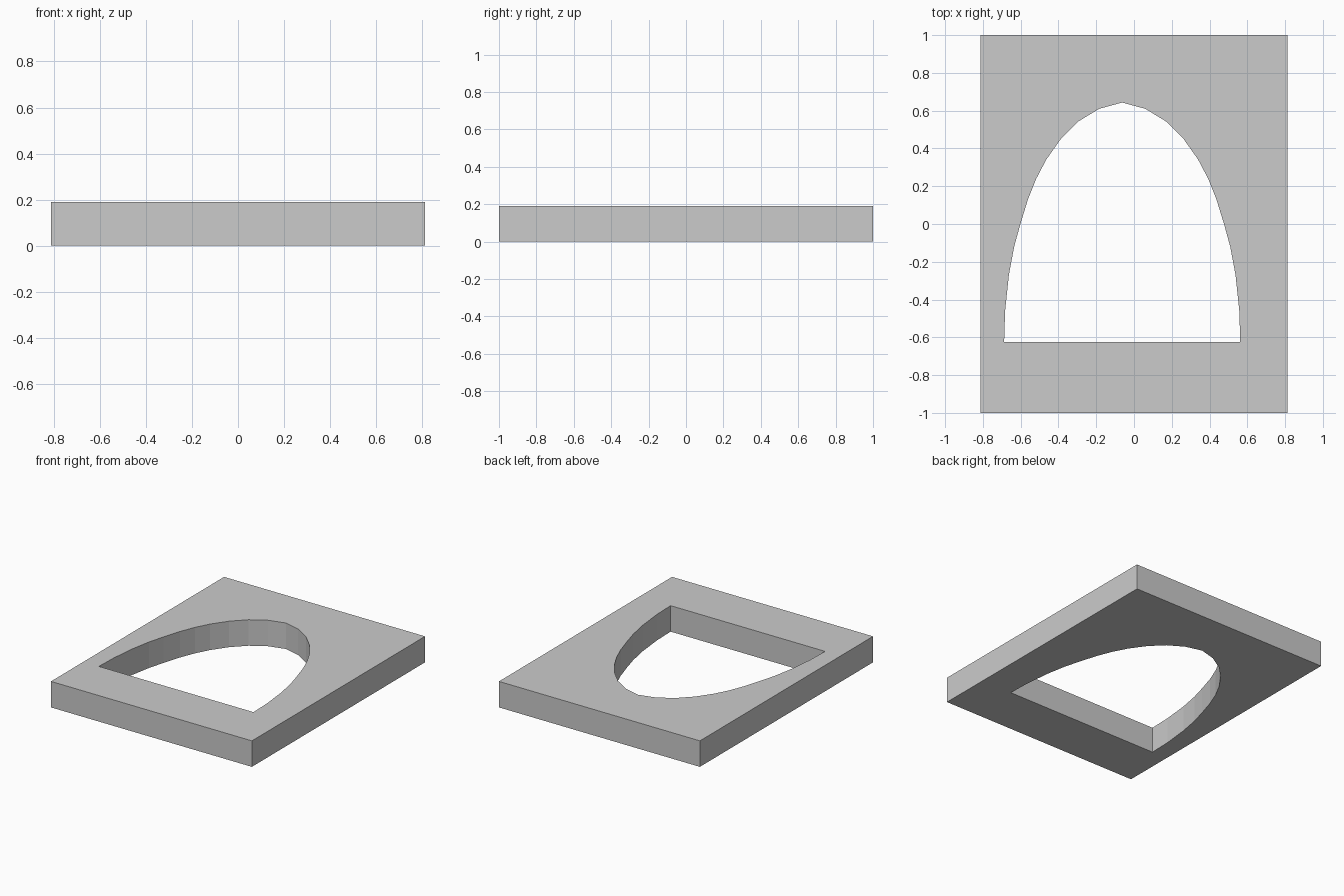
import bpy, bmesh

if "Cube" in bpy.data.objects:
    bpy.data.objects.remove(bpy.data.objects["Cube"])

HALF_X, HALF_Y, THICK = 0.8125, 1.0, 0.19
ARCH_X = -0.0625  # centre line of the arched opening


def prism(name, outline, z0, z1):
    """Extrude a flat outline into a closed solid."""
    bm = bmesh.new()
    face = bm.faces.new([bm.verts.new((x, y, z0)) for x, y in outline])
    top = bmesh.ops.extrude_face_region(bm, geom=[face])["geom"]
    verts = [g for g in top if isinstance(g, bmesh.types.BMVert)]
    bmesh.ops.translate(bm, verts=verts, vec=(0, 0, z1 - z0))
    bmesh.ops.recalc_face_normals(bm, faces=bm.faces)
    mesh = bpy.data.meshes.new(name)
    bm.to_mesh(mesh)
    bm.free()
    obj = bpy.data.objects.new(name, mesh)
    bpy.context.collection.objects.link(obj)
    return obj


# Rectangular plate
plate = prism("plate", [(-HALF_X, -HALF_Y), (HALF_X, -HALF_Y),
                        (HALF_X, HALF_Y), (-HALF_X, HALF_Y)], 0, THICK)

# Arched opening: half profile from base to apex, mirrored about its centre line
half = [(0.625, -0.625), (0.620, -0.46), (0.600, -0.27), (0.572, -0.12),
        (0.539, 0.0), (0.499, 0.13), (0.455, 0.24), (0.402, 0.341),
        (0.325, 0.45), (0.232, 0.543), (0.122, 0.61)]
outline = ([(ARCH_X + x, y) for x, y in half] + [(ARCH_X, 0.643)]
           + [(ARCH_X - x, y) for x, y in reversed(half)])
cutter = prism("arch_cutter", outline, -0.1, THICK + 0.1)
cutter.hide_render = True

# Cut the opening through the plate
cut = plate.modifiers.new("arch_opening", 'BOOLEAN')
cut.operation = 'DIFFERENCE'
cut.solver = 'EXACT'
cut.object = cutter
bpy.context.view_layer.objects.active = plate
bpy.ops.object.modifier_apply(modifier=cut.name)
bpy.data.objects.remove(cutter)
